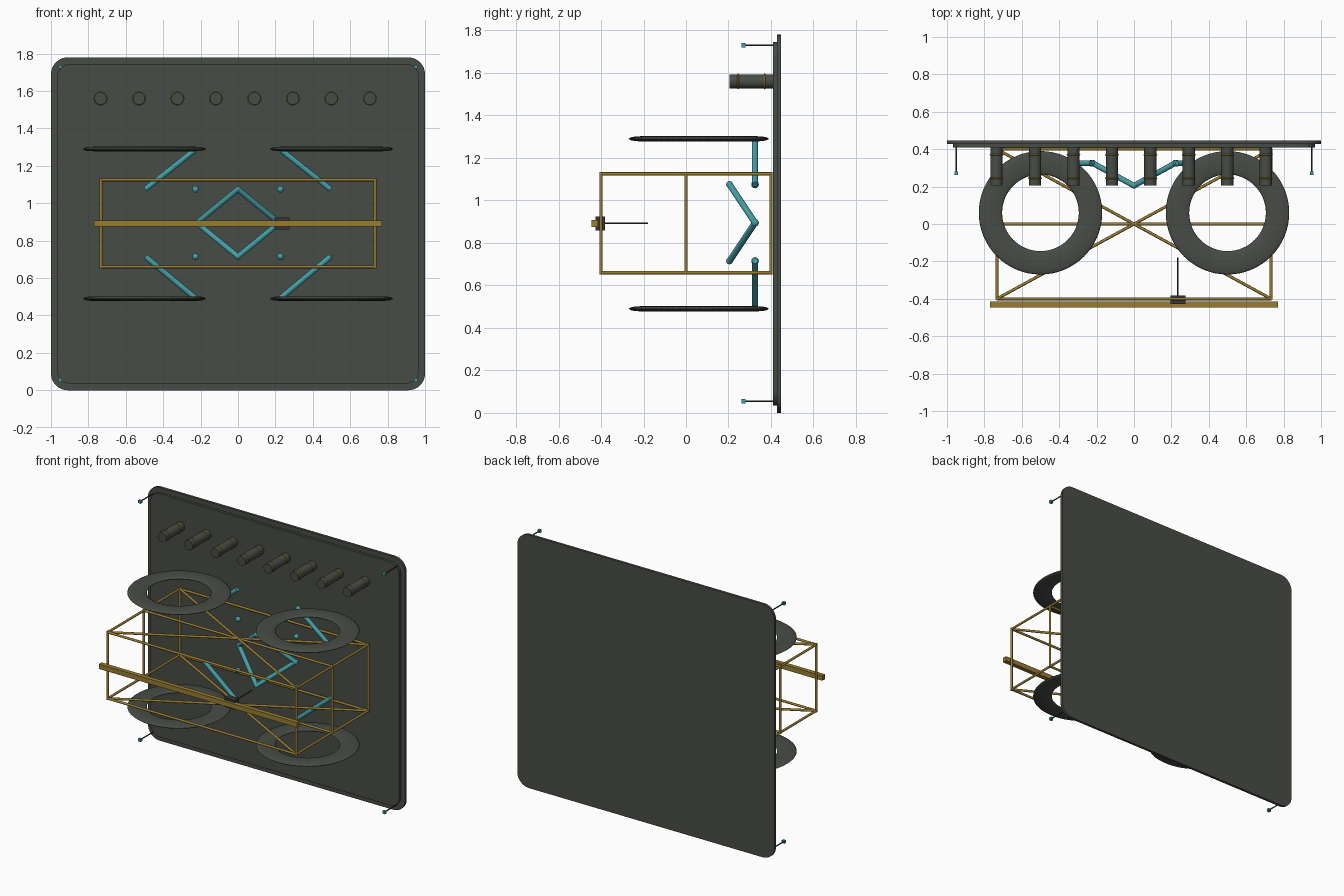
import bpy, bmesh, math
from mathutils import Vector

if "Cube" in bpy.data.objects:
    bpy.data.objects.remove(bpy.data.objects["Cube"])


def material(name, rgb):
    m = bpy.data.materials.new(name)
    m.diffuse_color = (*rgb, 1)
    m.use_nodes = True
    m.node_tree.nodes["Principled BSDF"].inputs["Base Color"].default_value = m.diffuse_color
    return m


GREY = material("gunmetal", (0.064, 0.072, 0.060))
DARK = material("dark_steel", (0.035, 0.036, 0.035))
GOLD = material("brass", (0.31, 0.20, 0.030))
TEAL = material("teal", (0.061, 0.34, 0.38))


def finish(obj, name, mat, smooth=True):
    obj.name = name
    obj.data.materials.clear()
    obj.data.materials.append(mat)
    if smooth:
        bpy.ops.object.select_all(action='DESELECT')
        obj.select_set(True)
        bpy.context.view_layer.objects.active = obj
        bpy.ops.object.shade_smooth_by_angle(angle=math.radians(35))
    return obj


def rod(name, a, b, r, mat, sides=12):
    a, b = Vector(a), Vector(b)
    d = b - a
    bpy.ops.mesh.primitive_cylinder_add(vertices=sides, radius=r, depth=d.length, location=(a + b) / 2)
    o = bpy.context.object
    o.rotation_euler = d.to_track_quat('Z', 'Y').to_euler()
    return finish(o, name, mat)


def box(name, center, size, mat):
    bpy.ops.mesh.primitive_cube_add(size=1, location=center)
    o = bpy.context.object
    o.scale = size
    return finish(o, name, mat, False)


def ball(name, p, r, mat):
    bpy.ops.mesh.primitive_uv_sphere_add(segments=16, ring_count=8, radius=r, location=p)
    return finish(bpy.context.object, name, mat)


def torus(name, p, major, minor, mat, segs=64, rot=(0, 0, 0), flat=1):
    bpy.ops.mesh.primitive_torus_add(location=p, rotation=rot, major_radius=major, minor_radius=minor,
                                     major_segments=segs, minor_segments=12)
    o = bpy.context.object
    o.scale.z = flat
    return finish(o, name, mat)


def rounded_plate(name, half_w, z0, z1, y0, y1, r, mat):
    bm = bmesh.new()
    pts = []
    for cx, cz, start in ((half_w - r, z1 - r, 0), (r - half_w, z1 - r, 90),
                          (r - half_w, z0 + r, 180), (half_w - r, z0 + r, 270)):
        for i in range(9):
            t = math.radians(start + i * 90 / 8)
            pts.append(bm.verts.new((cx + r * math.cos(t), y0, cz + r * math.sin(t))))
    face = bm.faces.new(pts)
    ext = bmesh.ops.extrude_face_region(bm, geom=[face])
    for v in ext['geom']:
        if isinstance(v, bmesh.types.BMVert):
            v.co.y = y1
    bmesh.ops.recalc_face_normals(bm, faces=bm.faces)
    me = bpy.data.meshes.new(name)
    bm.to_mesh(me)
    bm.free()
    o = bpy.data.objects.new(name, me)
    bpy.context.collection.objects.link(o)
    return finish(o, name, mat)


# Back panel in two steps
rounded_plate("back_panel", 1.0, 0, 1.78, 0.428, 0.446, 0.09, GREY)
rounded_plate("panel_face", 0.967, 0.035, 1.745, 0.41, 0.43, 0.07, GREY)

# Row of canisters with brass bands
for i in range(8):
    x = -0.735 + i * 0.2057
    rod("canister", (x, 0.205, 1.56), (x, 0.415, 1.56), 0.033, GREY, 24)
    for y in (0.245, 0.37):
        torus("canister_band", (x, y, 1.56), 0.033, 0.004, GOLD, 24, (math.pi / 2, 0, 0))

# Flat rings above and below the frame
for x in (-0.5, 0.5):
    for z in (0.49, 1.29):
        torus("flat_ring", (x, 0.06, z), 0.2675, 0.0625, GREY, 64, flat=0.2)

# Brass box frame
X, Y, R = 0.733, 0.4, 0.008
for z in (0.66, 1.125):
    for y in (-Y, 0, Y):
        rod("frame_long_rail", (-X, y, z), (X, y, z), R, GOLD)
    for s in (-1, 1):
        rod("frame_side_rail", (s * X, -Y, z), (s * X, Y, z), R, GOLD)
        rod("frame_diagonal", (-X, -s * Y, z), (X, s * Y, z), R, GOLD)
for s in (-1, 1):
    for y in (-Y, 0, Y):
        rod("frame_post", (s * X, y, 0.652), (s * X, y, 1.133), R, GOLD)

# Front rail with slider and needle
box("front_rail", (0, -0.43, 0.892), (1.54, 0.031, 0.034), GOLD)
box("slider", (0.235, -0.404, 0.892), (0.08, 0.046, 0.066), DARK)
rod("needle", (0.235, -0.385, 0.892), (0.235, -0.18, 0.892), 0.004, DARK, 8)

# Teal linkage arms and joints
for s in (-1, 1):
    elbow = (s * 0.22, 0.325, 0.895)
    ball("elbow_joint", elbow, 0.018, TEAL)
    for z_in, z_out in ((1.075, 1.285), (0.715, 0.495)):
        rod("inner_arm", (0, 0.205, z_in), elbow, 0.015, TEAL)
        rod("outer_arm", (s * 0.495, 0.325, z_in), (s * 0.23, 0.325, z_out), 0.015, TEAL)
        ball("pivot", (s * 0.227, 0.325, z_in), 0.018, TEAL)
for z in (1.075, 0.715):
    ball("centre_joint", (0, 0.205, z), 0.016, TEAL)

# Corner pins with teal tips
for x in (-0.95, 0.95):
    for z in (0.055, 1.73):
        rod("corner_pin", (x, 0.275, z), (x, 0.412, z), 0.004, DARK, 8)
        box("pin_tip", (x, 0.271, z), (0.02, 0.018, 0.02), TEAL)
